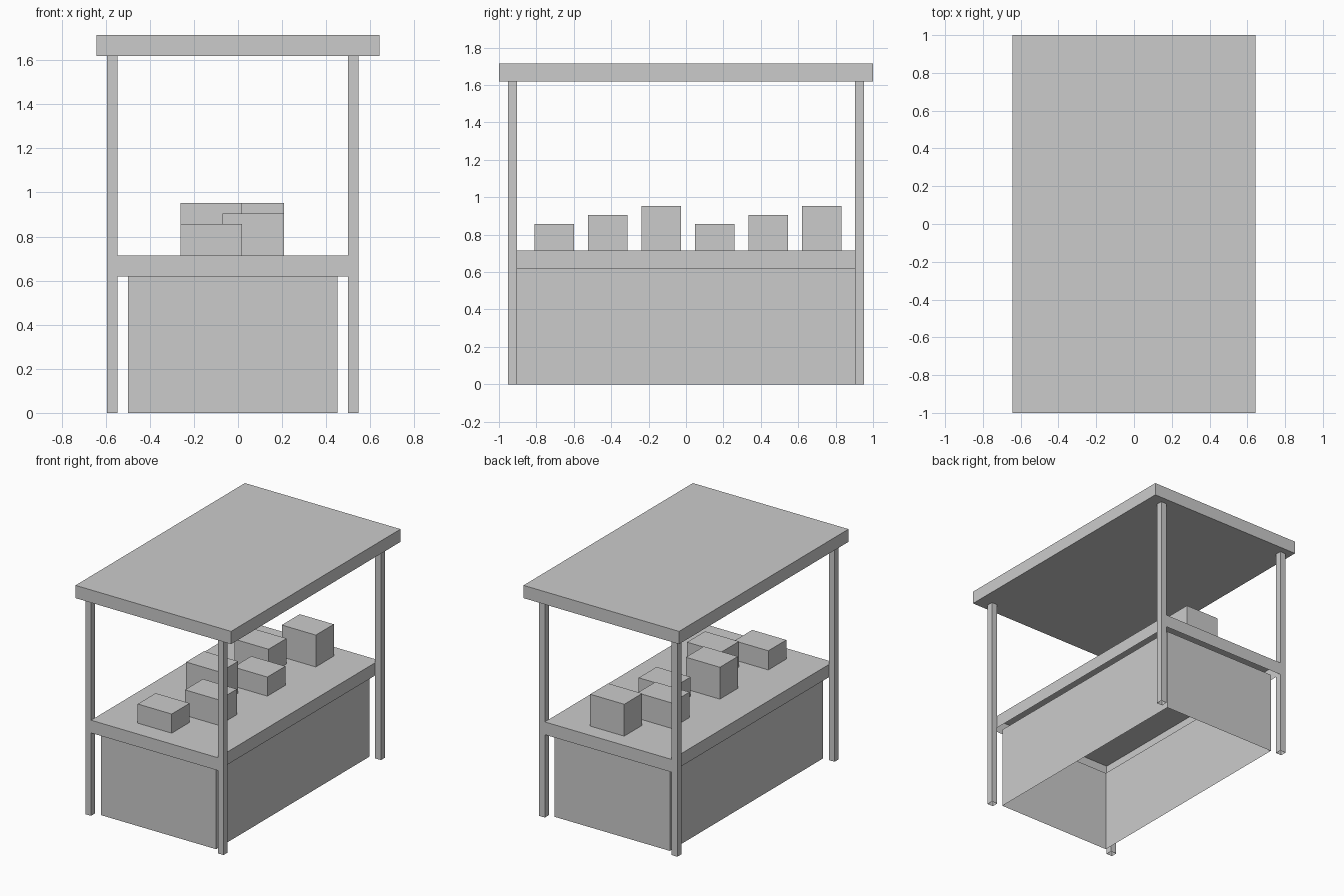
import bpy, bmesh

if "Cube" in bpy.data.objects:
    bpy.data.objects.remove(bpy.data.objects["Cube"])

U = 2 / 42  # grid unit of the model


def block(name, x, y, z, skip=()):
    """Box spanning the given (min, max) ranges in grid units; skip lists open sides."""
    bm = bmesh.new()
    bmesh.ops.create_cube(bm, size=1)
    for v in bm.verts:
        v.co = [U * (r[0] if c < 0 else r[1]) for c, r in zip(v.co, (x, y, z))]
    bm.normal_update()
    gone = [f for f in bm.faces
            if ("bottom" in skip and f.normal.z < -0.5)
            or ("top" in skip and f.normal.z > 0.5)]
    bmesh.ops.delete(bm, geom=gone, context="FACES_ONLY")
    mesh = bpy.data.meshes.new(name)
    bm.to_mesh(mesh)
    bm.free()
    ob = bpy.data.objects.new(name, mesh)
    bpy.context.collection.objects.link(ob)
    return ob


# Roof slab
block("roof", (-13.5, 13.5), (-21, 21), (34, 36))

# Corner posts, hollow and open at the ends
for side, x in (("left", -12.5), ("right", 10.5)):
    for end, y in (("front", -20), ("back", 19)):
        block(f"{end}_{side}_post", (x, x + 1), (y, y + 1), (0, 34), ("top", "bottom"))

# Counter top, open underneath
block("counter", (-11.5, 10.5), (-20, 20), (13, 15), ("bottom",))

# Thin walls below the counter
block("counter_walls", (-10.5, 9.5), (-19, 19), (0, 13), ("top", "bottom"))

# Goods: two staggered rows with three repeating heights
for i in range(6):
    x = -5.5 if i % 2 == 0 else -1.5
    y = -17 + 6 * i
    block(f"goods_box_{i + 1}", (x, x + 5.9), (y, y + 4.45), (15, 18 + i % 3), ("bottom",))
